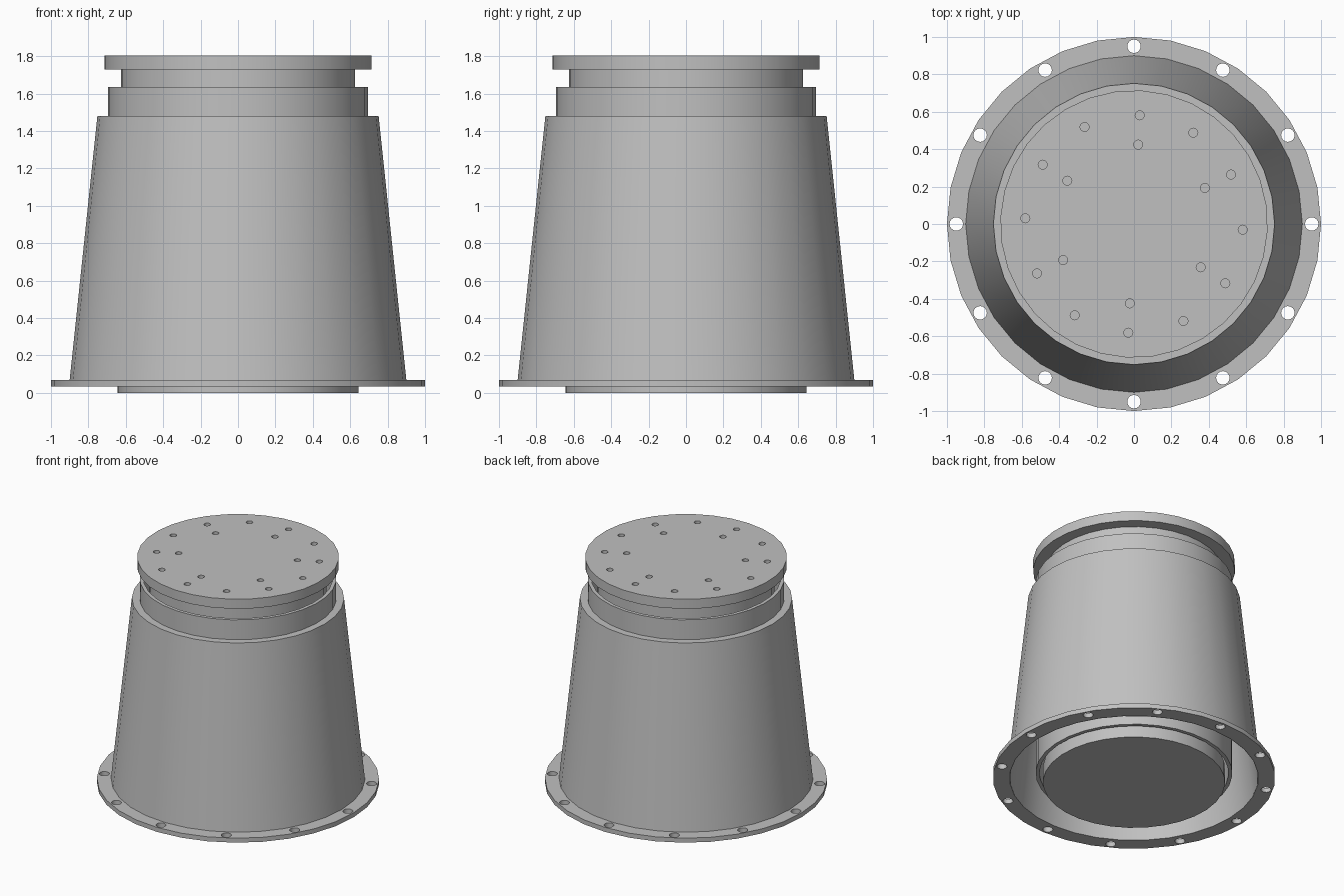
import bpy
import bmesh
from math import sin, cos, radians, pi

cube = bpy.data.objects.get("Cube")
if cube:
    bpy.data.objects.remove(cube)

SIDES = 32
TWIST = -3  # the inner core is turned slightly against the housing

grey = bpy.data.materials.new("plain_grey")
grey.use_nodes = True
grey.diffuse_color = (0.53, 0.53, 0.53, 1)
grey.node_tree.nodes["Principled BSDF"].inputs["Base Color"].default_value = (0.53, 0.53, 0.53, 1)


def make_object(name, bm):
    bmesh.ops.recalc_face_normals(bm, faces=bm.faces)
    mesh = bpy.data.meshes.new(name)
    bm.to_mesh(mesh)
    bm.free()
    mesh.materials.append(grey)
    obj = bpy.data.objects.new(name, mesh)
    bpy.context.collection.objects.link(obj)
    return obj


def activate(obj):
    bpy.ops.object.select_all(action='DESELECT')
    obj.select_set(True)
    bpy.context.view_layer.objects.active = obj


def lathe(name, profile, closed, twist=0):
    """Turn a (radius, z) profile; an open profile gets flat end caps."""
    bm = bmesh.new()
    rings = []
    for r, z in profile:
        angles = [2 * pi * i / SIDES + radians(twist) for i in range(SIDES)]
        rings.append([bm.verts.new((r * cos(a), r * sin(a), z)) for a in angles])
    pairs = list(zip(rings, rings[1:]))
    if closed:
        pairs.append((rings[-1], rings[0]))
    else:
        bm.faces.new(rings[0])
        bm.faces.new(rings[-1])
    for a, b in pairs:
        for i in range(SIDES):
            j = (i + 1) % SIDES
            bm.faces.new((a[i], a[j], b[j], b[i]))
    return make_object(name, bm)


def drill(obj, circles, hole_radius, bottom, top):
    """Cut bolt circles given as (count, circle radius, start angle)."""
    bm = bmesh.new()
    for count, radius, start in circles:
        for i in range(count):
            a = radians(start) + 2 * pi * i / count
            made = bmesh.ops.create_cone(
                bm, cap_ends=True, segments=16, radius1=hole_radius,
                radius2=hole_radius, depth=top - bottom)
            bmesh.ops.translate(bm, verts=made["verts"], vec=(
                radius * cos(a), radius * sin(a), (top + bottom) / 2))
    cutter = make_object("hole_cutter", bm)
    cutter.hide_render = True
    mod = obj.modifiers.new("holes", 'BOOLEAN')
    mod.operation = 'DIFFERENCE'
    mod.solver = 'EXACT'
    mod.object = cutter
    activate(obj)
    bpy.ops.object.modifier_apply(modifier=mod.name)
    bpy.data.objects.remove(cutter)


# Tapered housing shell with a flat shoulder around the tube
housing = lathe("tapered_housing", [
    (0.88, 0.035), (0.9, 0.07), (0.752, 1.48), (0.685, 1.48),
    (0.685, 1.44), (0.735, 1.44)], True)

# Bolted base flange
flange = lathe("base_flange", [
    (0.882, 0.035), (1.0, 0.035), (1.0, 0.07), (0.882, 0.07)], True)
drill(flange, [(12, 0.95, 0)], 0.036, 0, 0.1)

# Thin guide tube held by the housing
tube = lathe("guide_tube", [
    (0.67, 0.075), (0.697, 0.075), (0.697, 1.635), (0.67, 1.635)], True, TWIST)

# Central core with a slightly wider foot
core = lathe("inner_core", [
    (0.645, 0), (0.645, 0.12), (0.627, 0.12), (0.627, 1.73)], False, TWIST)

# Top mounting plate with two rings of bolt holes
plate = lathe("top_plate", [(0.715, 1.73), (0.715, 1.805)], False, TWIST)
drill(plate, [(12, 0.582, TWIST), (6, 0.425, 30 + TWIST)], 0.024, 1.735, 1.9)

for obj in (housing, flange, tube, core, plate):
    activate(obj)
    bpy.ops.object.shade_smooth_by_angle(angle=radians(30))
